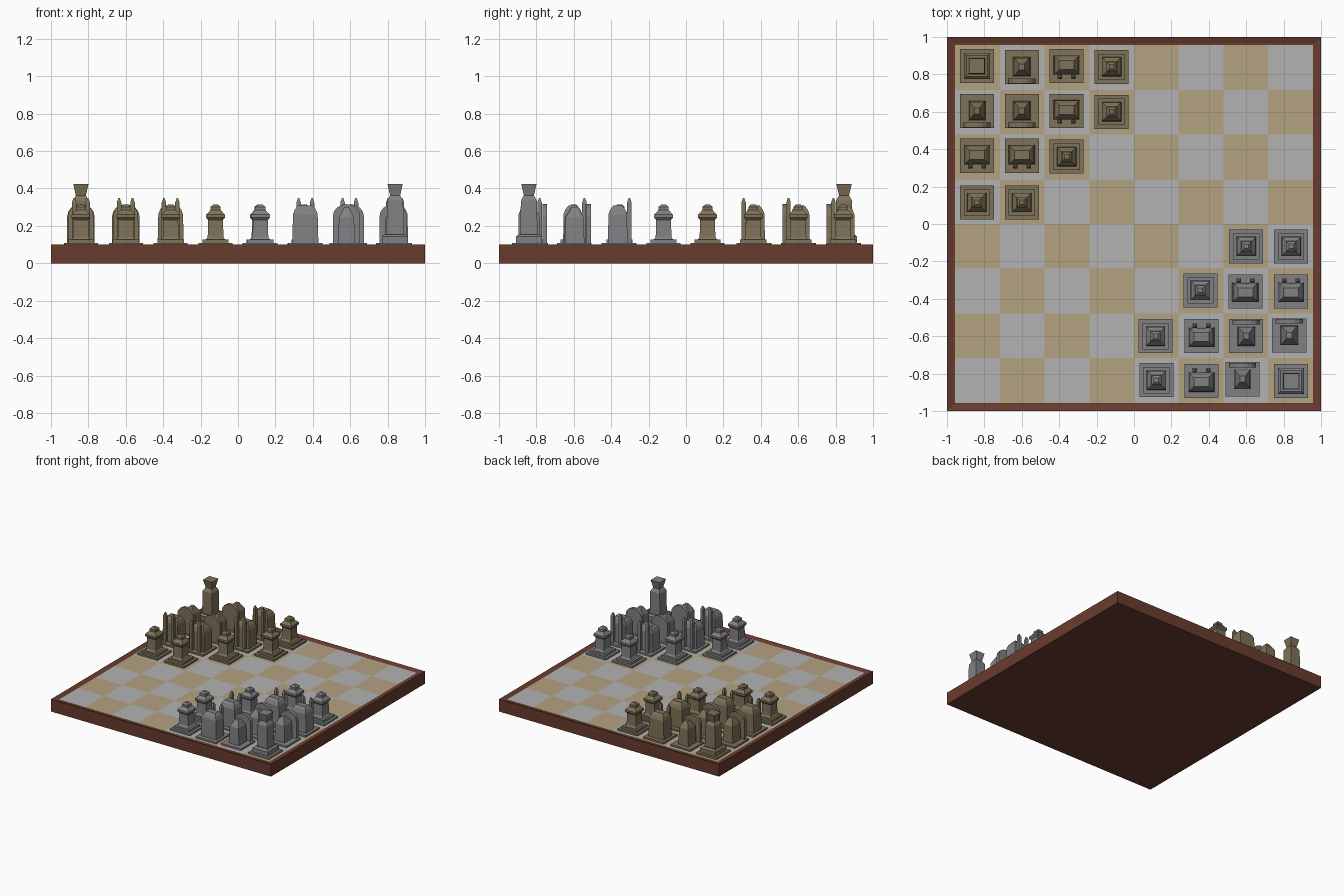
import bpy, bmesh, math
from mathutils import Matrix, Vector

if "Cube" in bpy.data.objects:
    bpy.data.objects.remove(bpy.data.objects["Cube"])


def material(name, rgb):
    m = bpy.data.materials.new(name)
    m.diffuse_color = (*rgb, 1)
    m.use_nodes = True
    m.node_tree.nodes["Principled BSDF"].inputs["Base Color"].default_value = m.diffuse_color
    return m


WOOD = material("frame_wood", (0.14, 0.045, 0.027))
TAN = material("square_tan", (0.45, 0.36, 0.22))
PALE = material("square_grey", (0.45, 0.45, 0.45))
BRASS = material("piece_brass", (0.21, 0.17, 0.10))
STEEL = material("piece_steel", (0.22, 0.22, 0.23))
Z0 = 0.094  # playing surface


def finish(name, bm, *mats):
    bmesh.ops.recalc_face_normals(bm, faces=bm.faces)
    me = bpy.data.meshes.new(name)
    bm.to_mesh(me)
    bm.free()
    for m in mats:
        me.materials.append(m)
    ob = bpy.data.objects.new(name, me)
    bpy.context.collection.objects.link(ob)
    return ob


def loft(bm, sections, cx=0, cy=0):
    """Stack of rectangles (half x, half y, z) joined into a closed solid."""
    rings = [[bm.verts.new((cx + sx * hx, cy + sy * hy, z))
              for sx, sy in ((-1, -1), (1, -1), (1, 1), (-1, 1))]
             for hx, hy, z in sections]
    for a, b in zip(rings, rings[1:]):
        for i in range(4):
            j = (i + 1) % 4
            bm.faces.new((a[i], a[j], b[j], b[i]))
    bm.faces.new(rings[0])
    bm.faces.new(rings[-1])


def square_loft(bm, profile):
    loft(bm, [(h, h, z) for h, z in profile])


FOOT = [(0.091, Z0), (0.091, 0.108), (0.07, 0.108), (0.07, 0.126)]


def pawn(bm):
    square_loft(bm, FOOT + [
        (0.052, 0.126), (0.042, 0.14), (0.040, 0.232), (0.050, 0.244),
        (0.050, 0.260), (0.028, 0.284), (0.026, 0.284), (0.026, 0.302), (0.012, 0.315)])


def pillar(bm):
    square_loft(bm, FOOT + [
        (0.070, 0.142), (0.056, 0.155), (0.046, 0.155), (0.043, 0.335),
        (0.030, 0.357), (0.027, 0.362), (0.041, 0.425)])


def foot(bm):
    square_loft(bm, [(0.091, Z0), (0.091, 0.108)])


def block(bm):
    # hip-roofed block with two pointed rods
    foot(bm)
    loft(bm, [(0.070, 0.052, 0.1), (0.066, 0.050, 0.262), (0.056, 0.040, 0.288),
              (0.040, 0.024, 0.308)], 0, 0.005)
    for s in (-1, 1):
        loft(bm, [(0.012, 0.012, 0.1), (0.012, 0.012, 0.325), (0.004, 0.004, 0.348)],
             s * 0.036, -0.057)


def arch(bm):
    # narrow peaked body with an arched back plate
    foot(bm)
    loft(bm, [(0.046, 0.052, 0.1), (0.040, 0.048, 0.245), (0.014, 0.016, 0.298)])
    outline = [(-0.073, 0.1), (0.073, 0.1)]
    for i in range(9):
        a = math.pi * i / 8
        outline.append((0.073 * math.cos(a), 0.252 + 0.064 * math.sin(a)))
    f = bm.faces.new([bm.verts.new((x, -0.088, z)) for x, z in outline])
    ext = bmesh.ops.extrude_face_region(bm, geom=[f], use_keep_orig=True)
    bmesh.ops.translate(bm, vec=Vector((0, 0.026, 0)),
                        verts=[v for v in ext["geom"] if isinstance(v, bmesh.types.BMVert)])


# board frame with recessed top
bm = bmesh.new()
bmesh.ops.create_cube(bm, size=1, matrix=Matrix.Translation((0, 0, 0.0505)) @ Matrix.Diagonal((2, 2, 0.101, 1)))
top = max(bm.faces, key=lambda f: f.calc_center_median().z)
bmesh.ops.inset_region(bm, faces=[top], thickness=0.044)
bmesh.ops.translate(bm, vec=(0, 0, -0.010), verts=top.verts)
finish("board_frame", bm, WOOD)

# checkered playing surface
bm = bmesh.new()
bmesh.ops.create_grid(bm, x_segments=8, y_segments=8, size=0.956,
                      matrix=Matrix.Translation((0, 0, Z0)))
for f in bm.faces:
    c = f.calc_center_median()
    f.material_index = (math.floor(c.x / 0.239) + math.floor(c.y / 0.239) + 1) % 2
    f.normal_update()
finish("squares", bm, TAN, PALE)

# pieces: (name, builder, brass positions, steel positions)
SETS = [
    ("pillar", pillar, [(-.84, .845)], [(.84, -.84)]),
    ("arch", arch, [(-.6, .84), (-.84, .605), (-.6, .605)],
     [(.58, -.83), (.83, -.595), (.6, -.6)]),
    ("block", block, [(-.36, .845), (-.36, .605), (-.84, .365), (-.6, .365)],
     [(.36, -.84), (.36, -.6), (.84, -.36), (.595, -.36)]),
    ("pawn", pawn, [(-.12, .84), (-.12, .6), (-.36, .36), (-.84, .115), (-.6, .115)],
     [(.12, -.835), (.115, -.6), (.355, -.355), (.6, -.12), (.84, -.12)]),
]
for name, build, brass, steel in SETS:
    for label, mat, spots, turn in (("brass", BRASS, brass, 0), ("steel", STEEL, steel, math.pi)):
        bm = bmesh.new()
        build(bm)
        first = finish(f"{label}_{name}", bm, mat)
        for i, (x, y) in enumerate(spots):
            ob = first
            if i:
                ob = first.copy()
                bpy.context.collection.objects.link(ob)
            ob.location = (x, y, 0)
            ob.rotation_euler.z = turn
